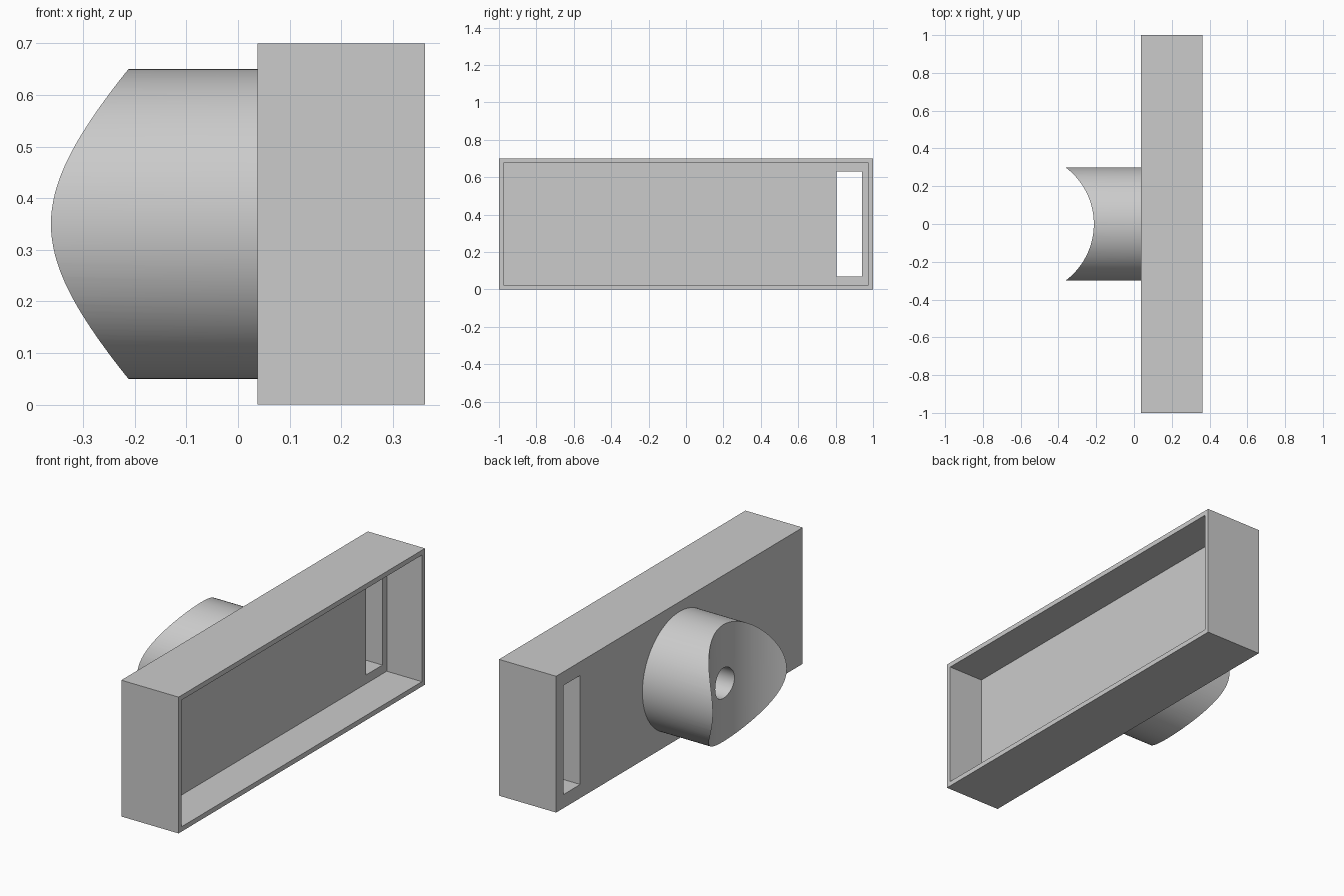
import bpy
import math
from mathutils import Matrix, Vector

cube = bpy.data.objects.get("Cube")
if cube:
    bpy.data.objects.remove(cube, do_unlink=True)

grey = bpy.data.materials.new("light_grey")
grey.use_nodes = True
colour = (0.6, 0.6, 0.6, 1)
grey.diffuse_color = colour
grey.node_tree.nodes["Principled BSDF"].inputs["Base Color"].default_value = colour

WALL = 0.025
BACK, FRONT, FLOOR = 0.0375, 0.3625, 0.1625   # tray depth along x
MID = 0.35                                    # height of the boss axis


def box(name, low, high):
    low, high = Vector(low), Vector(high)
    bpy.ops.mesh.primitive_cube_add(size=1)
    obj = bpy.context.object
    obj.name = name
    obj.data.transform(Matrix.Translation((low + high) / 2) @ Matrix.Diagonal((high - low).to_4d()))
    obj.data.materials.append(grey)
    return obj


def cylinder(name, radius, start, end, sides=128):
    start, end = Vector(start), Vector(end)
    axis = end - start
    bpy.ops.mesh.primitive_cylinder_add(radius=radius, depth=axis.length, vertices=sides)
    obj = bpy.context.object
    obj.name = name
    turn = axis.to_track_quat("Z", "Y").to_matrix().to_4x4()
    obj.data.transform(Matrix.Translation((start + end) / 2) @ turn)
    obj.data.materials.append(grey)
    return obj


def cut(target, cutter):
    mod = target.modifiers.new("cut", "BOOLEAN")
    mod.operation = "DIFFERENCE"
    mod.solver = "EXACT"
    mod.object = cutter
    bpy.context.view_layer.objects.active = target
    bpy.ops.object.modifier_apply(modifier=mod.name)
    bpy.data.objects.remove(cutter, do_unlink=True)


# Open tray with a slot through its thick floor
tray = box("tray", (BACK, -1, 0), (FRONT, 1, 0.7))
cut(tray, box("cavity_cutter", (FLOOR, WALL - 1, WALL), (0.5, 1 - WALL, 0.7 - WALL)))
cut(tray, box("slot_cutter", (-0.1, 0.805, 0.07), (0.3, 0.94, 0.63)))

# Round boss with a saddle-shaped end and a blind hole
boss = cylinder("saddle_boss", 0.3, (BACK + 0.01, 0, MID), (-0.45, 0, MID))
cut(boss, cylinder("saddle_cutter", 0.375, (-0.5875, 0, -0.2), (-0.5875, 0, 0.9), 192))
cut(boss, cylinder("hole_cutter", 0.078, (BACK, 0, MID), (-0.5, 0, MID), 64))

bpy.ops.object.select_all(action="DESELECT")
boss.select_set(True)
bpy.context.view_layer.objects.active = boss
bpy.ops.object.shade_smooth_by_angle(angle=math.radians(30))
